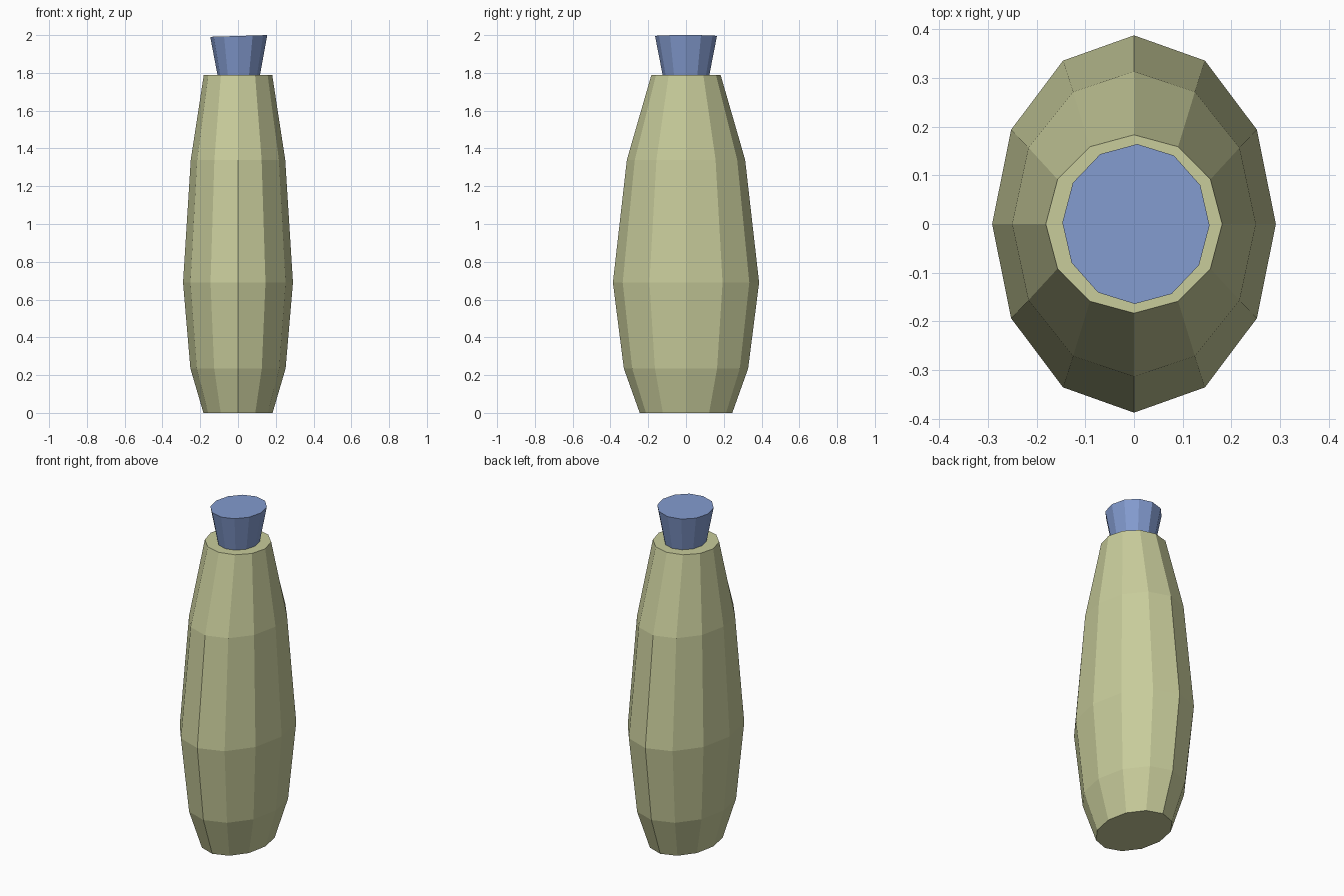
import bpy, bmesh, math

if "Cube" in bpy.data.objects:
    bpy.data.objects.remove(bpy.data.objects["Cube"])


def material(name, rgb):
    m = bpy.data.materials.new(name)
    m.diffuse_color = (*rgb, 1.0)
    m.use_nodes = True
    m.node_tree.nodes["Principled BSDF"].inputs["Base Color"].default_value = m.diffuse_color
    return m


def lathe(name, rings, mat, sides=12, turn=0.0, tilt=0.0, cx=0.0):
    """Loft elliptical rings (z, x radius, y radius) with capped ends."""
    bm = bmesh.new()
    loops = []
    for i, (z, rx, ry) in enumerate(rings):
        t = tilt if i == len(rings) - 1 else 0.0
        loop = []
        for k in range(sides):
            a = math.tau * k / sides + turn
            x = cx + rx * math.cos(a)
            loop.append(bm.verts.new((x, ry * math.sin(a), z + t * (x - cx - rx))))
        loops.append(loop)
    for lo, hi in zip(loops, loops[1:]):
        for k in range(sides):
            n = (k + 1) % sides
            bm.faces.new((lo[k], lo[n], hi[n], hi[k]))
    bm.faces.new(loops[0][::-1])
    bm.faces.new(loops[-1])
    bmesh.ops.recalc_face_normals(bm, faces=bm.faces[:])
    mesh = bpy.data.meshes.new(name)
    bm.to_mesh(mesh)
    bm.free()
    mesh.materials.append(mat)
    obj = bpy.data.objects.new(name, mesh)
    bpy.context.collection.objects.link(obj)
    return obj


# Bulging oval body
lathe("body", [(0.0, 0.183, 0.245), (0.235, 0.252, 0.329), (0.69, 0.291, 0.387),
               (1.34, 0.25, 0.313), (1.79, 0.181, 0.183)],
      material("pale olive", (0.578, 0.604, 0.328)))

# Flared stopper, seated slightly into the body
lathe("stopper", [(1.77, 0.109, 0.12), (2.0, 0.151, 0.164)],
      material("soft blue", (0.227, 0.328, 0.624)),
      turn=math.radians(-1.0), tilt=0.03, cx=0.004)
